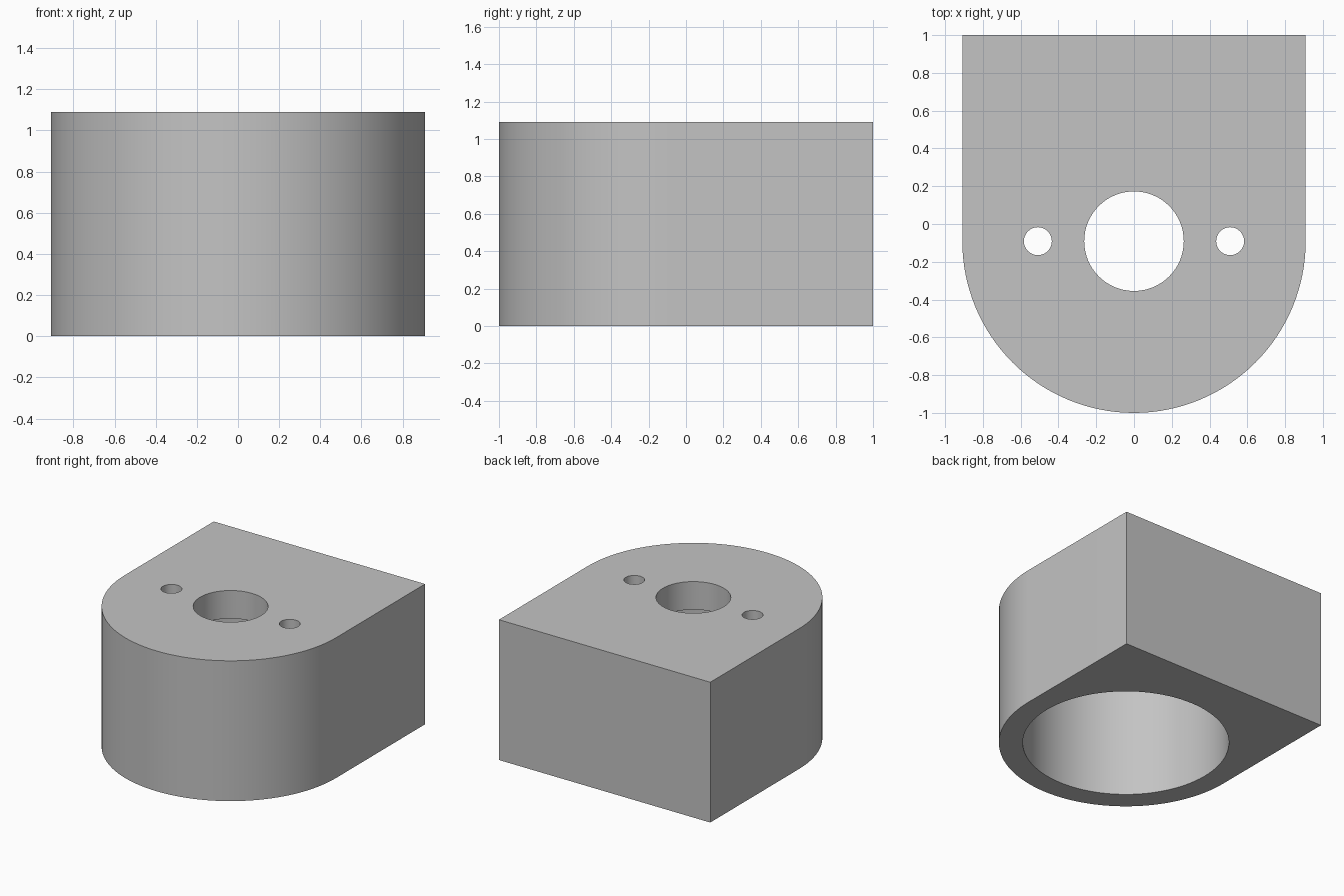
import bpy
import bmesh
import math

# Main dimensions
R = 0.909            # half width and radius of the rounded front
CY = R - 1           # axis of the rounded front and of all holes
HEIGHT = 1.091
FLOOR = 0.873        # underside of the top plate
BORE_R, CENTRE_R, PIN_R, PIN_X = 0.738, 0.2636, 0.074, 0.509

old = bpy.data.objects.get("Cube")
if old:
    bpy.data.objects.remove(old, do_unlink=True)

grey = bpy.data.materials.new("plain grey")
grey.use_nodes = True
colour = (0.55, 0.55, 0.55, 1)
grey.diffuse_color = colour
grey.node_tree.nodes["Principled BSDF"].inputs["Base Color"].default_value = colour


def prism(name, outline, z0, z1):
    """Extrude a flat outline from z0 up to z1."""
    bm = bmesh.new()
    face = bm.faces.new([bm.verts.new((x, y, z0)) for x, y in outline])
    out = bmesh.ops.extrude_face_region(bm, geom=[face])
    for v in out["geom"]:
        if isinstance(v, bmesh.types.BMVert):
            v.co.z = z1
    bmesh.ops.recalc_face_normals(bm, faces=bm.faces)
    mesh = bpy.data.meshes.new(name)
    bm.to_mesh(mesh)
    bm.free()
    mesh.materials.append(grey)
    obj = bpy.data.objects.new(name, mesh)
    bpy.context.collection.objects.link(obj)
    return obj


def arc(x, r, start, end, steps):
    angles = [start + (end - start) * i / steps for i in range(steps + 1)]
    return [(x + r * math.cos(a), CY + r * math.sin(a)) for a in angles]


def circle(x, r, steps):
    return arc(x, r, 0, math.tau, steps)[:-1]


# Block with a flat back and a half-round front
outline = arc(0, R, math.pi, math.tau, 64) + [(R, 1), (-R, 1)]
block = prism("housing_block", outline, 0, HEIGHT)

# Wide bore from below, centre hole and two pin holes through the top plate
cutters = [
    prism("bore_cutter", circle(0, BORE_R, 96), -0.1, FLOOR),
    prism("centre_hole_cutter", circle(0, CENTRE_R, 64), FLOOR - 0.1, HEIGHT + 0.1),
]
for side, name in ((1, "left"), (-1, "right")):
    cutters.append(prism(name + "_pin_hole_cutter", circle(side * PIN_X, PIN_R, 32),
                         FLOOR - 0.1, HEIGHT + 0.1))

for cutter in cutters:
    mod = block.modifiers.new(cutter.name, "BOOLEAN")
    mod.operation = "DIFFERENCE"
    mod.solver = "EXACT"
    mod.object = cutter
    cutter.hide_render = True

# Bake the cuts and drop the cutters
bpy.context.view_layer.update()
graph = bpy.context.evaluated_depsgraph_get()
baked = bpy.data.meshes.new_from_object(block.evaluated_get(graph))
block.modifiers.clear()
block.data = baked
for cutter in cutters:
    bpy.data.objects.remove(cutter, do_unlink=True)

# Smooth curved walls, crisp rims
for obj in bpy.context.selected_objects:
    obj.select_set(False)
block.select_set(True)
bpy.context.view_layer.objects.active = block
bpy.ops.object.shade_smooth_by_angle(angle=math.radians(30))
